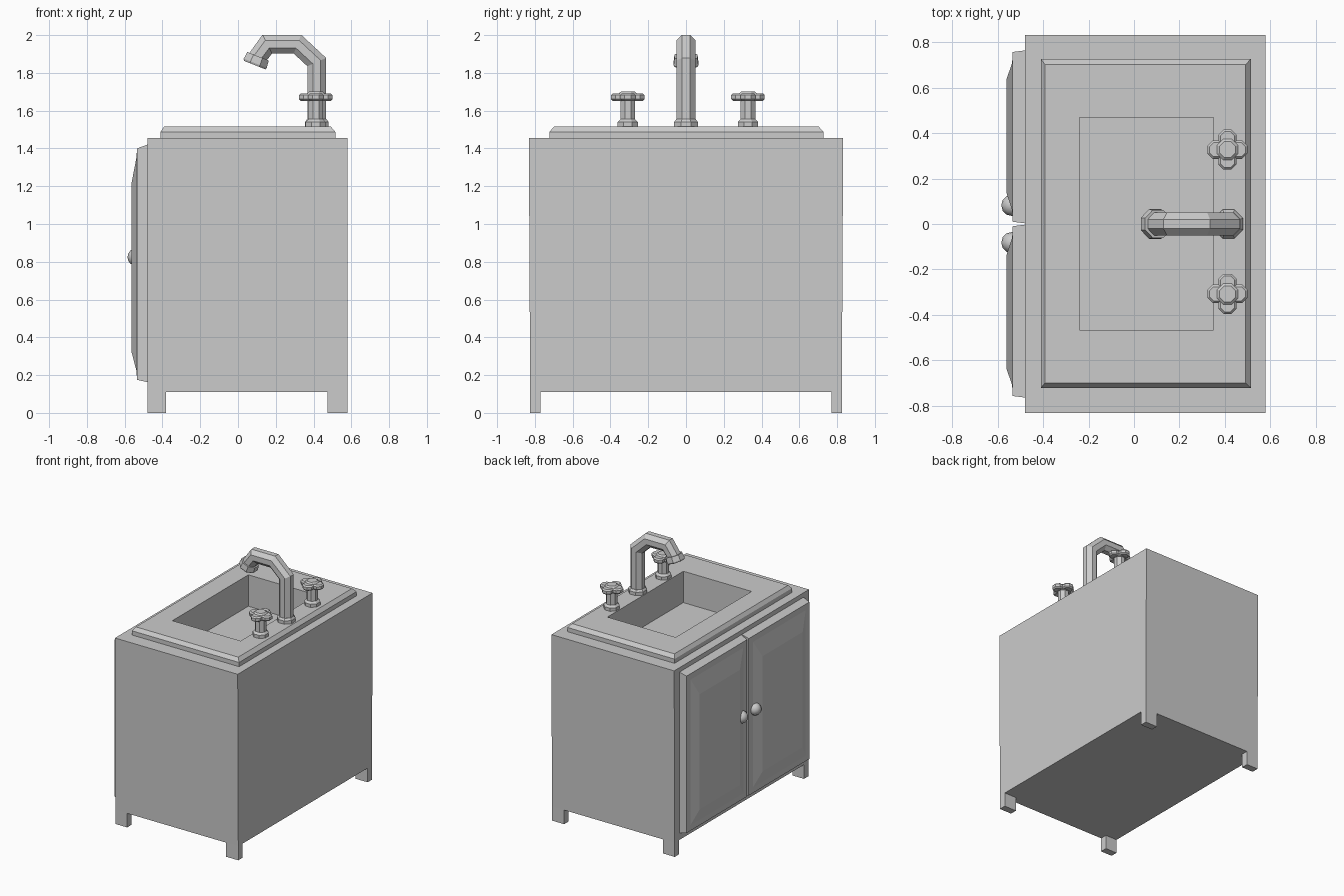
import bpy, bmesh, math
from mathutils import Vector

if "Cube" in bpy.data.objects:
    bpy.data.objects.remove(bpy.data.objects["Cube"])


def loft(name, rings, cap_start=True, cap_end=True):
    """Bridge a sequence of equal-length vertex rings into one flat-shaded object."""
    bm = bmesh.new()
    loops = [[bm.verts.new(p) for p in r] for r in rings]
    n = len(loops[0])
    for a, b in zip(loops, loops[1:]):
        for i in range(n):
            j = (i + 1) % n
            bm.faces.new((a[i], a[j], b[j], b[i]))
    if cap_start:
        bm.faces.new(loops[0][::-1])
    if cap_end:
        bm.faces.new(loops[-1])
    bmesh.ops.recalc_face_normals(bm, faces=bm.faces)
    me = bpy.data.meshes.new(name)
    bm.to_mesh(me)
    bm.free()
    ob = bpy.data.objects.new(name, me)
    bpy.context.collection.objects.link(ob)
    return ob


def rect_z(x0, x1, y0, y1, z):
    return [(x0, y0, z), (x1, y0, z), (x1, y1, z), (x0, y1, z)]


def rect_x(x, y0, y1, z0, z1):
    return [(x, y0, z0), (x, y1, z0), (x, y1, z1), (x, y0, z1)]


def octagon(center, axis, r):
    """Octagon in the plane across an axis lying in the xz plane, flats facing y."""
    axis = Vector(axis).normalized()
    side = Vector((0, 1, 0))
    up = side.cross(axis)
    angles = [math.pi / 8 + k * math.pi / 4 for k in range(8)]
    return [Vector(center) + r * (math.cos(a) * side + math.sin(a) * up) for a in angles]


def turned(name, x, y, profile):
    """Octagonal upright part from (radius, z) pairs."""
    return loft(name, [octagon((x, y, z), (0, 0, 1), r) for r, z in profile])


# Cabinet, open on top where the basin drops in
HOLE = (-0.24, 0.35, -0.467, 0.47)
loft("cabinet", [rect_z(-0.48, 0.58, -0.825, 0.825, 0.11),
                 rect_z(-0.48, 0.58, -0.832, 0.832, 1.455),
                 rect_z(*HOLE, 1.455)], cap_end=False)

# Feet
for label_x, x0, x1 in (("front", -0.48, -0.38), ("back", 0.475, 0.58)):
    for label_y, y0, y1 in (("left", -0.825, -0.77), ("right", 0.77, 0.825)):
        loft(f"{label_x}_{label_y}_foot", [rect_z(x0, x1, y0, y1, 0), rect_z(x0, x1, y0, y1, 0.11)])

# Sink: chamfered rim running down into the basin
loft("sink_basin", [rect_z(-0.41, 0.515, -0.722, 0.727, 1.455),
                    rect_z(-0.41, 0.515, -0.722, 0.727, 1.488),
                    rect_z(-0.392, 0.492, -0.70, 0.703, 1.515),
                    rect_z(*HOLE, 1.515),
                    rect_z(*HOLE, 1.27)], cap_start=False)

# Doors with raised panels, and knobs
for label, s in (("left", -1), ("right", 1)):
    loft(f"{label}_door", [rect_x(-0.48, s * 0.003, s * 0.765, 0.163, 1.42),
                           rect_x(-0.535, s * 0.01, s * 0.758, 0.175, 1.40),
                           rect_x(-0.537, s * 0.06, s * 0.71, 0.22, 1.355),
                           rect_x(-0.563, s * 0.14, s * 0.635, 0.32, 1.22)], cap_start=False)
    bpy.ops.mesh.primitive_uv_sphere_add(segments=12, ring_count=8, radius=0.047,
                                         location=(-0.538, s * 0.082, 0.825))
    knob = bpy.context.object
    knob.name = f"{label}_knob"
    bpy.ops.object.shade_smooth_by_angle()

# Faucet: base collar, bent spout with mitred corners, nozzle
turned("faucet_base", 0.417, 0, [(0.068, 1.515), (0.068, 1.54), (0.056, 1.555)])
path = [Vector(p) for p in ((0.417, 0, 1.54), (0.417, 0, 1.857), (0.315, 0, 1.952),
                            (0.155, 0, 1.952), (0.098, 0, 1.875))]
rings = [octagon(path[0], (0, 0, 1), 0.054)]
for before, p, after in zip(path, path[1:], path[2:]):
    d_in, d_out = (p - before).normalized(), (after - p).normalized()
    mid = (d_in + d_out).normalized()
    stretch = 1 / d_in.dot(mid)
    ring = octagon(p, mid, 0.054)
    up = Vector((0, 1, 0)).cross(mid)
    rings.append([v + up * (v - p).dot(up) * (stretch - 1) for v in ring])
tip = Vector((-0.37, 0, -0.93))
rings.append(octagon(path[-1], tip, 0.054))
loft("faucet_spout", rings)
start = Vector((0.106, 0, 1.888))
loft("faucet_nozzle", [octagon(start + tip * t, tip, r)
                       for t, r in ((0, 0.066), (0.04, 0.071), (0.05, 0.066))])

# Tap handles: stem, four rounded petals and a centre cap
for label, y in (("left", -0.308), ("right", 0.328)):
    x = 0.412
    turned(f"{label}_tap_stem", x, y, [(0.058, 1.515), (0.058, 1.54), (0.042, 1.555), (0.042, 1.66)])
    for k in range(4):
        a = k * math.pi / 2
        turned(f"{label}_tap_petal_{k + 1}", x + 0.048 * math.cos(a), y + 0.048 * math.sin(a),
               [(0.034, 1.652), (0.044, 1.661), (0.044, 1.682), (0.034, 1.692)])
    turned(f"{label}_tap_cap", x, y, [(0.05, 1.65), (0.05, 1.692), (0.038, 1.702)])
